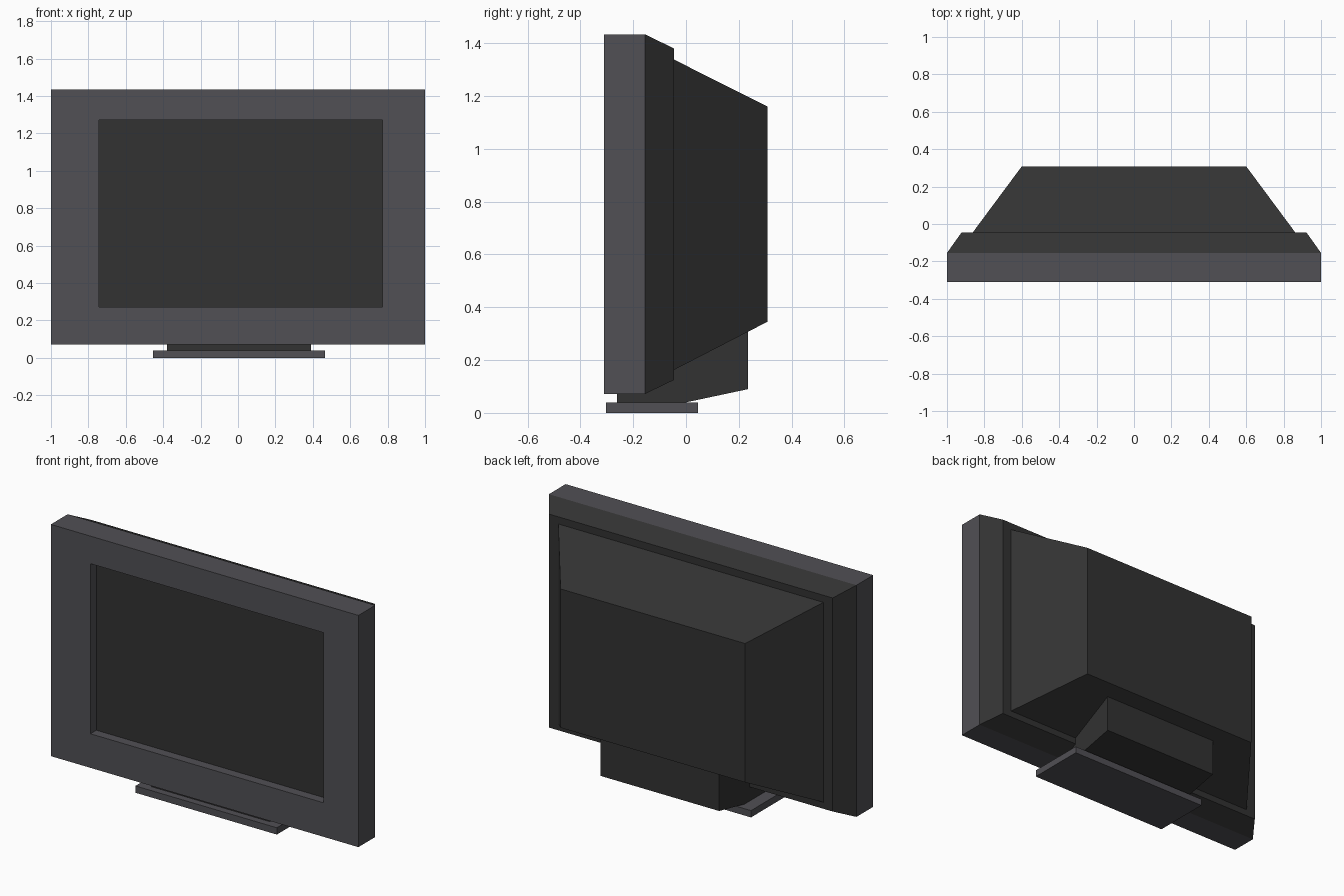
import bpy
import bmesh

cube = bpy.data.objects.get("Cube")
if cube:
    bpy.data.objects.remove(cube, do_unlink=True)


def make_material(name, colour):
    mat = bpy.data.materials.new(name)
    mat.use_nodes = True
    mat.diffuse_color = (*colour, 1)
    mat.node_tree.nodes["Principled BSDF"].inputs["Base Color"].default_value = (*colour, 1)
    return mat


grey = make_material("frame grey", (0.082, 0.080, 0.090))
black = make_material("matte black", (0.032, 0.032, 0.032))


def finish(name, bm, materials):
    bmesh.ops.recalc_face_normals(bm, faces=bm.faces)
    mesh = bpy.data.meshes.new(name)
    bm.to_mesh(mesh)
    bm.free()
    for mat in materials:
        mesh.materials.append(mat)
    obj = bpy.data.objects.new(name, mesh)
    bpy.context.collection.objects.link(obj)
    return obj


def loft(name, rings, materials, dark_spans=()):
    """Join rectangles (y, x0, x1, z0, z1) from front to back and cap both ends."""
    bm = bmesh.new()
    loops = [[bm.verts.new(p) for p in ((x0, y, z0), (x1, y, z0), (x1, y, z1), (x0, y, z1))]
             for y, x0, x1, z0, z1 in rings]
    for span, (a, b) in enumerate(zip(loops, loops[1:])):
        for i in range(4):
            j = (i + 1) % 4
            face = bm.faces.new((a[i], a[j], b[j], b[i]))
            face.material_index = int(span in dark_spans)
    for end in (loops[0], loops[-1]):
        bm.faces.new(end).material_index = len(materials) - 1
    return finish(name, bm, materials)


# Television casing: recessed screen, front frame, chamfer, back rim, tapered rear
screen = (-0.743, 0.773, 0.272, 1.272)
outer = (-1, 1, 0.072, 1.434)
loft("television_casing", [
    (-0.255, *screen),
    (-0.31, *screen),
    (-0.31, *outer),
    (-0.155, *outer),
    (-0.045, -0.922, 0.922, 0.125, 1.38),
    (-0.045, -0.862, 0.862, 0.163, 1.338),
    (0.308, -0.6, 0.6, 0.345, 1.161),
], [grey, black], dark_spans=(3, 4, 5))

# Foot plate
loft("stand_base", [(-0.303, -0.455, 0.465, 0, 0.04),
                    (0.046, -0.455, 0.465, 0, 0.04)], [grey])

# Neck: side profile extruded across the width, its top buried in the casing
bm = bmesh.new()
profile = [(-0.262, 0.04), (0, 0.04), (0.235, 0.09), (0.235, 0.33), (-0.262, 0.1)]
side = bm.faces.new([bm.verts.new((-0.38, y, z)) for y, z in profile])
extruded = bmesh.ops.extrude_face_region(bm, geom=[side], use_keep_orig=True)["geom"]
bmesh.ops.translate(bm, vec=(0.77, 0, 0),
                    verts=[v for v in extruded if isinstance(v, bmesh.types.BMVert)])
finish("stand_neck", bm, [black])
